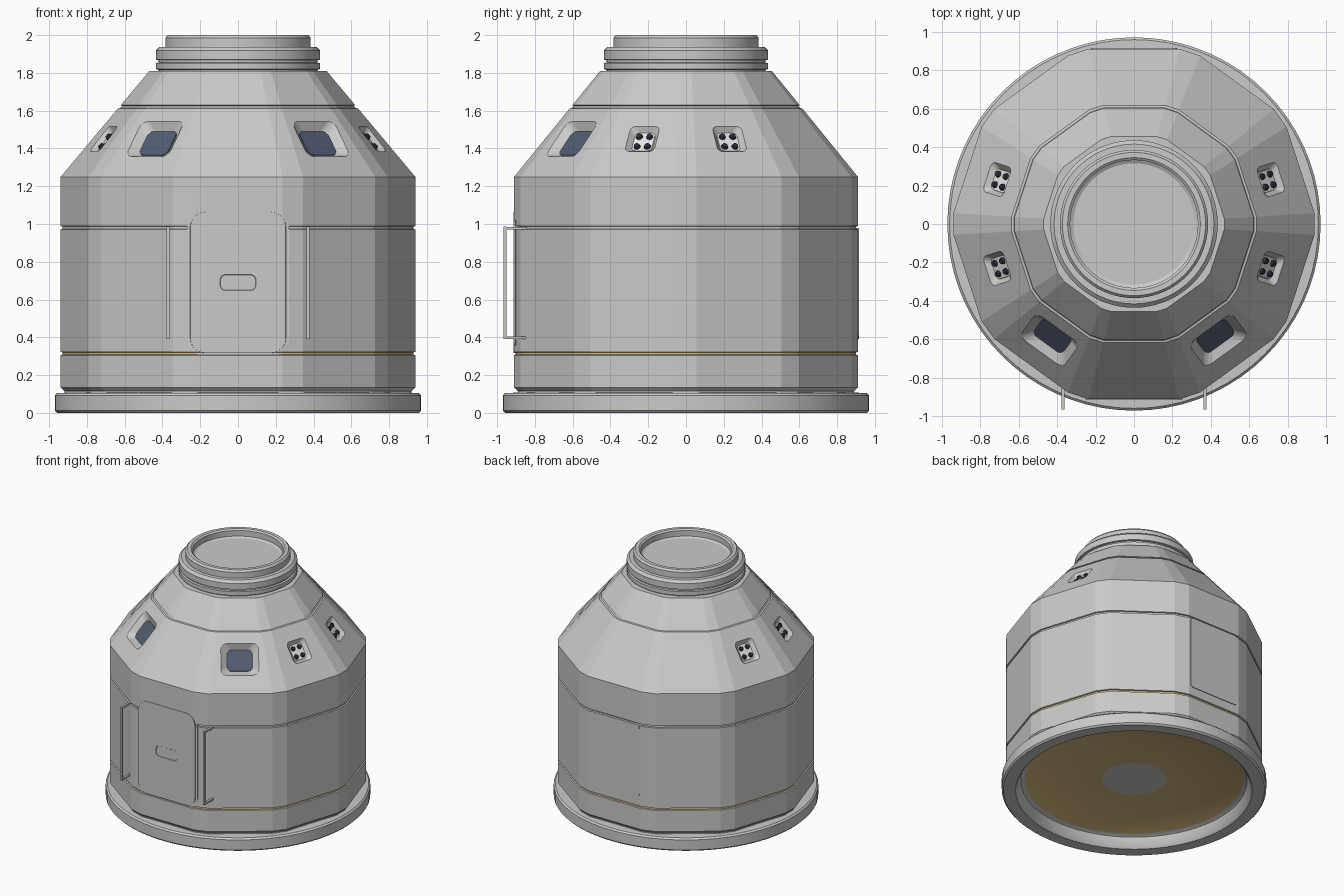
import bpy, bmesh, math
from mathutils import Matrix, Vector

if "Cube" in bpy.data.objects:
    bpy.data.objects.remove(bpy.data.objects["Cube"])


def material(name, rgb):
    m = bpy.data.materials.new(name)
    m.use_nodes = True
    m.diffuse_color = (*rgb, 1)
    m.node_tree.nodes["Principled BSDF"].inputs["Base Color"].default_value = (*rgb, 1)
    return m


GREY = material("hull grey", (0.59, 0.59, 0.58))
GOLD = material("gold foil", (0.68, 0.49, 0.2))
GLASS = material("window blue", (0.085, 0.11, 0.17))
WHITE = material("panel white", (0.88, 0.88, 0.88))
DARK = material("nozzle dark", (0.025, 0.03, 0.045))


def finish(bm, name, mats, smooth=False):
    bmesh.ops.recalc_face_normals(bm, faces=bm.faces)
    mesh = bpy.data.meshes.new(name)
    bm.to_mesh(mesh)
    bm.free()
    ob = bpy.data.objects.new(name, mesh)
    bpy.context.collection.objects.link(ob)
    for m in mats:
        mesh.materials.append(m)
    if smooth:
        bpy.ops.object.select_all(action='DESELECT')
        ob.select_set(True)
        bpy.context.view_layer.objects.active = ob
        bpy.ops.object.shade_smooth_by_angle(angle=math.radians(30))
    return ob


def loft(name, loops, mats, smooth=False, rule=None):
    """Skin a stack of equal point loops and cap both ends."""
    bm = bmesh.new()
    rows = [[bm.verts.new(p) for p in loop] for loop in loops]
    n = len(rows[0])
    for level, (a, b) in enumerate(zip(rows, rows[1:])):
        for i in range(n):
            f = bm.faces.new((a[i], a[(i + 1) % n], b[(i + 1) % n], b[i]))
            f.material_index = rule(level) if rule else 0
    bm.faces.new(rows[0])
    bm.faces.new(rows[-1])
    return finish(bm, name, mats, smooth)


def circle(r, z, n=72):
    return [(r * math.cos(math.tau * i / n), r * math.sin(math.tau * i / n), z) for i in range(n)]


def decagon(apothem, z, chamfer=0.1):
    """Ten sides with each corner cut off."""
    r = apothem / math.cos(math.pi / 10)
    v = [Vector(p) for p in circle(r, z, 10)]
    out = []
    for i in range(10):
        out += [v[i].lerp(v[i - 1], chamfer), v[i].lerp(v[(i + 1) % 10], chamfer)]
    return out


def rounded(w, h, r, z, steps=6):
    pts = []
    for q, (sx, sy) in enumerate([(1, 1), (-1, 1), (-1, -1), (1, -1)]):
        for s in range(steps + 1):
            a = (q + s / steps) * math.pi / 2
            pts.append((sx * (w / 2 - r) + r * math.cos(a), sy * (h / 2 - r) + r * math.sin(a), z))
    return pts


def slab(name, place, inner, outer, depth, r, mat):
    """Rounded plate, tapering from its inner size to its outer size."""
    ob = loft(name, [rounded(*inner, r, depth[0]), rounded(*outer, r, depth[1])], [mat])
    ob.data.transform(place)
    return ob


def box(name, size, centre):
    bm = bmesh.new()
    bmesh.ops.create_cube(bm, size=1, matrix=Matrix.Translation(centre) @ Matrix.Diagonal((*size, 1)))
    return finish(bm, name, [GREY])


def cut(ob, cutter):
    mod = ob.modifiers.new("cut", 'BOOLEAN')
    mod.operation = 'DIFFERENCE'
    mod.solver = 'EXACT'
    mod.object = cutter
    dg = bpy.context.evaluated_depsgraph_get()
    dg.update()
    mesh = bpy.data.meshes.new_from_object(ob.evaluated_get(dg))
    ob.modifiers.clear()
    ob.data = mesh
    bpy.data.objects.remove(cutter)


SLOPE = 0.8125


def apothem(z):
    return 0.91 - SLOPE * max(0, z - 1.25)


def on_face(degrees, z):
    """Frame on a hull face: x along it, y up it, z outward."""
    a = math.radians(degrees)
    n = Vector((math.cos(a), math.sin(a), 0))
    t = math.atan(SLOPE) if z > 1.25 else 0
    out = n * math.cos(t) + Vector((0, 0, math.sin(t)))
    up = Vector((0, 0, math.cos(t))) - n * math.sin(t)
    m = Matrix((up.cross(out), up, out)).transposed().to_4x4()
    m.translation = n * apothem(z) + Vector((0, 0, z))
    return m


# Hull: walls and cone with three seam grooves, the lowest one gold
levels = [(0.89, 0.105), (0.89, 0.115), (0.91, 0.135)]
for z in (0.314, 0.98, 1.62):
    for dz, inset in ((-0.009, 0), (-0.006, 0.01), (0.006, 0.01), (0.009, 0)):
        if z == 1.62 and dz == -0.009:
            levels.append((0.91, 1.25))
        levels.append((apothem(z + dz) - inset, z + dz))
levels.append((apothem(1.81), 1.81))
hull = loft("hull", [decagon(*l) for l in levels], [GREY, GOLD],
            rule=lambda i: 1 if i == 4 else 0)

# Front windows in tapered recesses
for side, angle in (("right", 234), ("left", 306)):
    place = on_face(angle, 1.45)
    cut(hull, slab("cutter", place, (0.19, 0.165), (0.30, 0.26), (-0.04, 0.01), 0.045, GREY))
    slab("window_" + side, place, (0.185, 0.16), (0.185, 0.16), (-0.041, -0.034), 0.03, GLASS)

# Side thruster clusters in tapered recesses
for side, angle in (("left_front", 342), ("left_back", 18), ("right_front", 198), ("right_back", 162)):
    place = on_face(angle, 1.45)
    cut(hull, slab("cutter", place, (0.115, 0.125), (0.175, 0.185), (-0.03, 0.008), 0.03, GREY))
    slab("thruster_plate_" + side, place, (0.11, 0.12), (0.11, 0.12), (-0.031, -0.025), 0.02, WHITE)
    bm = bmesh.new()
    for x in (-0.029, 0.029):
        for y in (-0.033, 0.033):
            bmesh.ops.create_cone(bm, cap_ends=True, segments=16, radius1=0.019, radius2=0.014, depth=0.016,
                                  matrix=place @ Matrix.Translation((x, y, -0.019)))
    finish(bm, "thruster_nozzles_" + side, [DARK], True)

# Front door with a slot handle
door_place = on_face(270, 0.69)
slab("door_frame", door_place, (0.54, 0.78), (0.54, 0.78), (-0.06, -0.008), 0.09, GREY)
door = slab("door", door_place, (0.515, 0.755), (0.505, 0.745), (-0.05, 0.003), 0.08, GREY)
cut(door, slab("cutter", door_place, (0.168, 0.062), (0.195, 0.09), (-0.012, 0.006), 0.03, GREY))

# Back access panel
slab("back_panel", on_face(90, 0.685), (0.45, 0.59), (0.445, 0.585), (-0.02, 0.005), 0.03, GREY)

# Grab rails beside the door
for side, x in (("left", 0.37), ("right", -0.37)):
    box("grab_rail_" + side, (0.016, 0.014, 0.595), (x, -0.958, 0.688))
    for end, z in (("top", 0.978), ("bottom", 0.398)):
        box(f"grab_rail_{side}_{end}", (0.016, 0.12, 0.014), (x, -0.905, z))

# Docking collar with stepped rings and a recessed cap
collar = [(0.42, 1.78), (0.42, 1.815), (0.435, 1.82), (0.435, 1.852), (0.42, 1.855), (0.42, 1.867),
          (0.435, 1.87), (0.435, 1.918), (0.415, 1.938), (0.385, 1.938), (0.385, 1.985),
          (0.372, 2.0), (0.345, 2.0), (0.332, 1.99), (0.332, 1.945), (0.315, 1.935)]
loft("docking_collar", [circle(*p) for p in collar], [GREY], True)

# Base ring with a hollow underside and gold heat shield
base = [(0.235, 0.095), (0.8, 0.095), (0.83, 0.08), (0.855, 0.012), (0.868, 0), (0.958, 0),
        (0.97, 0.012), (0.97, 0.093), (0.958, 0.105), (0.88, 0.108)]
loft("base_ring", [circle(*p) for p in base], [GREY, GOLD], True, lambda i: 1 if i == 0 else 0)
